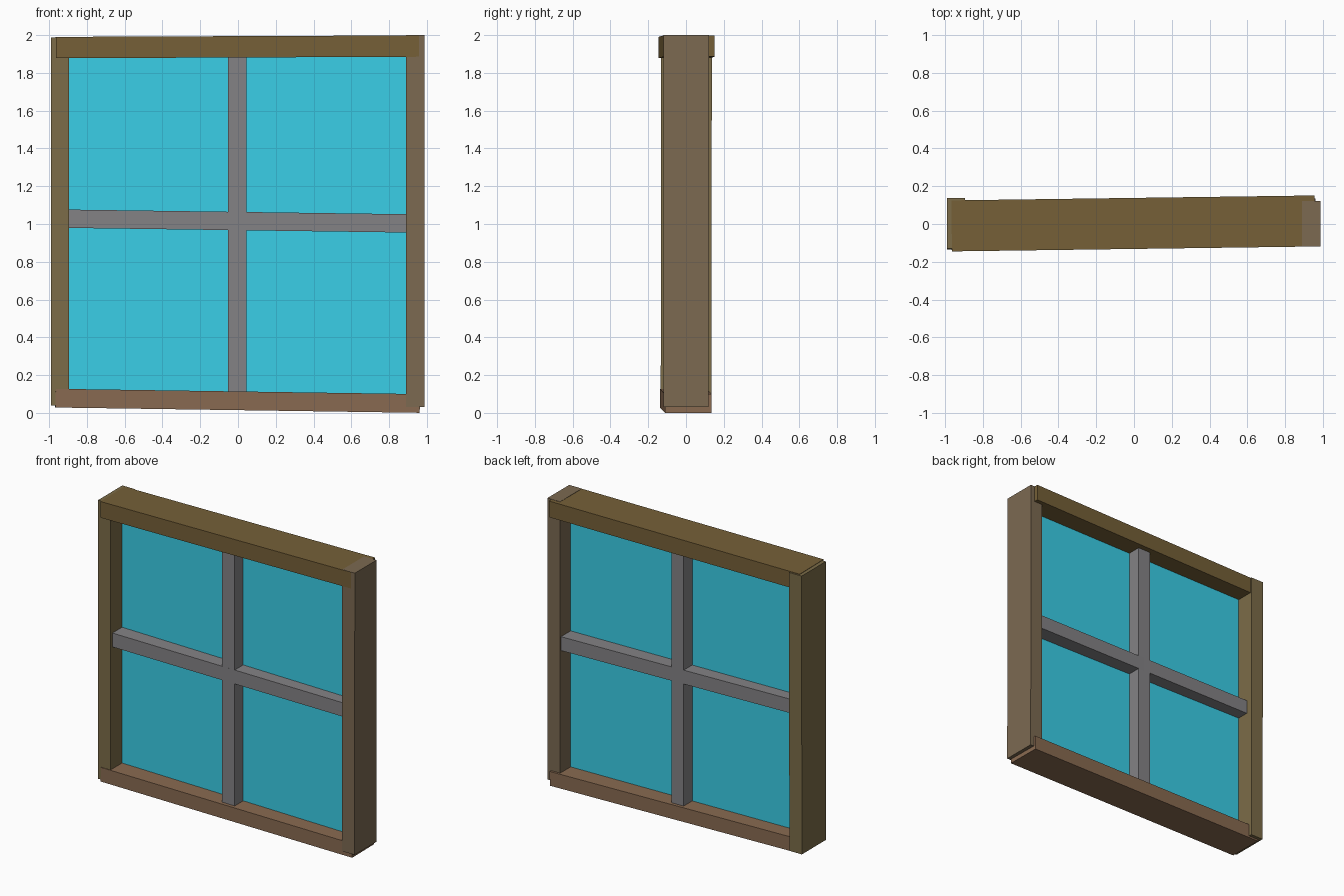
import bpy, bmesh
from mathutils import Vector, Matrix

if "Cube" in bpy.data.objects:
    bpy.data.objects.remove(bpy.data.objects["Cube"])


def paint(name, rgb):
    m = bpy.data.materials.new(name)
    m.diffuse_color = (*rgb, 1)
    m.use_nodes = True
    m.node_tree.nodes["Principled BSDF"].inputs["Base Color"].default_value = m.diffuse_color
    return m


def bar(name, start, end, width, depth, mat):
    """Square-ended board running between two centre points."""
    a, b = Vector(start), Vector(end)
    axis = (b - a).normalized()
    # depth direction stays square to the board and close to the y axis
    d = Vector((0, 1, 0))
    d = (d - axis * d.dot(axis)).normalized()
    w = axis.cross(d)
    frame = Matrix((axis, d, w)).transposed().to_4x4()
    size = Matrix.Diagonal(((b - a).length, depth, width, 1))
    bm = bmesh.new()
    bmesh.ops.create_cube(bm, size=1, matrix=Matrix.Translation((a + b) / 2) @ frame @ size)
    bmesh.ops.recalc_face_normals(bm, faces=bm.faces)
    mesh = bpy.data.meshes.new(name)
    bm.to_mesh(mesh)
    bm.free()
    obj = bpy.data.objects.new(name, mesh)
    bpy.context.collection.objects.link(obj)
    mesh.materials.append(mat)
    return obj


# outer frame, each board set slightly askew
bar("left_stile", (-0.942, 0.000, 0.04), (-0.942, 0.003, 1.988), 0.097, 0.268,
    paint("olive_wood", (0.20, 0.15, 0.065)))
bar("right_stile", (0.938, 0.0, 0.03), (0.938, 0.002, 2.0), 0.097, 0.24,
    paint("grey_wood", (0.20, 0.142, 0.083)))
bar("top_rail", (-0.965, -0.010, 1.934), (0.957, 0.016, 1.942), 0.113, 0.270,
    paint("gold_wood", (0.18, 0.117, 0.039)))
bar("bottom_rail", (-0.967, -0.014, 0.078), (0.961, 0.012, 0.050), 0.099, 0.248,
    paint("red_wood", (0.25, 0.145, 0.082)))

# glazing bars
grey = paint("dark_grey", (0.23, 0.225, 0.235))
bar("vertical_bar", (-0.004, 0, 0.06), (-0.004, 0, 1.91), 0.096, 0.2, grey)
bar("horizontal_bar", (-0.91, -0.012, 1.028), (0.91, 0.012, 1.003), 0.097, 0.2, grey)

# glass pane
bar("glass", (-0.92, 0, 1.0), (0.92, 0, 1.0), 1.84, 0.01,
    paint("blue_glass", (0.042, 0.62, 0.80)))
